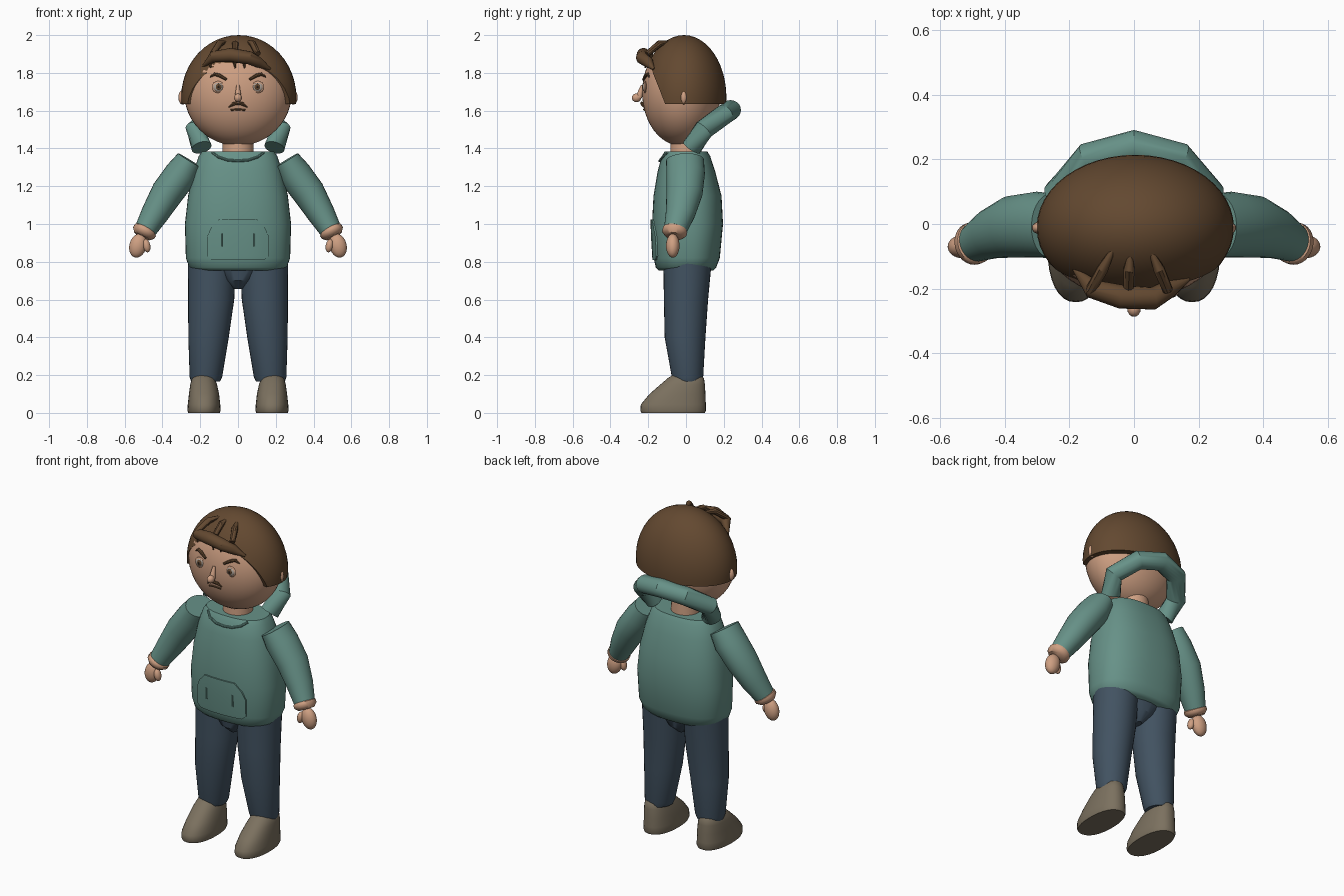
import bpy, bmesh, math
from mathutils import Vector, Matrix

if "Cube" in bpy.data.objects:
    bpy.data.objects.remove(bpy.data.objects["Cube"])


def material(name, rgb):
    m = bpy.data.materials.new(name)
    m.diffuse_color = (*rgb, 1)
    m.use_nodes = True
    m.node_tree.nodes["Principled BSDF"].inputs["Base Color"].default_value = m.diffuse_color
    return m


TEAL = material("teal cloth", (0.135, 0.285, 0.245))
SKIN = material("skin", (0.62, 0.35, 0.225))
HAIR = material("brown hair", (0.125, 0.066, 0.030))
DENIM = material("dark denim", (0.054, 0.085, 0.120))
SHOE = material("taupe shoe", (0.20, 0.165, 0.115))
DARK = material("dark pupil", (0.015, 0.010, 0.008))
EYE = material("eye grey", (0.42, 0.36, 0.31))


def finish(name, bm, mat, angle=35):
    bmesh.ops.recalc_face_normals(bm, faces=bm.faces)
    me = bpy.data.meshes.new(name)
    bm.to_mesh(me)
    bm.free()
    me.materials.append(mat)
    ob = bpy.data.objects.new(name, me)
    bpy.context.collection.objects.link(ob)
    bpy.ops.object.select_all(action='DESELECT')
    ob.select_set(True)
    bpy.context.view_layer.objects.active = ob
    bpy.ops.object.shade_smooth_by_angle(angle=math.radians(angle))
    return ob


def skin(name, rings, mat, angle=35):
    """Bridge closed rings of points and cap both ends."""
    bm = bmesh.new()
    vs = [[bm.verts.new(p) for p in r] for r in rings]
    n = len(vs[0])
    for a, b in zip(vs, vs[1:]):
        for i in range(n):
            j = (i + 1) % n
            bm.faces.new((a[i], a[j], b[j], b[i]))
    bm.faces.new(vs[0])
    bm.faces.new(vs[-1])
    return finish(name, bm, mat, angle)


def power(c, e):
    return math.copysign(abs(c) ** e, c)


def loft(name, sections, mat, e=1.0, n=32, angle=35):
    """Sections are (z, centre x, centre y, radius x, radius y)."""
    turn = [2 * math.pi * i / n for i in range(n)]
    return skin(name, [[(cx + rx * power(math.cos(a), e), cy + ry * power(math.sin(a), e), z)
                        for a in turn] for z, cx, cy, rx, ry in sections], mat, angle)


def tube(name, path, mat, ref=(0, 0, 1), n=16, angle=35):
    """Path entries are (x, y, z, radius across, radius along ref)."""
    pts = [Vector(p[:3]) for p in path]
    rings = []
    for i, p in enumerate(pts):
        t = (pts[min(i + 1, len(pts) - 1)] - pts[max(i - 1, 0)]).normalized()
        u = t.cross(Vector(ref)).normalized()
        v = u.cross(t)
        ru, rv = path[i][3], path[i][-1]
        rings.append([p + u * ru * math.cos(a) + v * rv * math.sin(a)
                      for a in (2 * math.pi * k / n for k in range(n))])
    return skin(name, rings, mat, angle)


def ball(name, loc, radii, mat, tilt=0.0, seg=32, cuts=()):
    """Ellipsoid; each cut is (point, normal) and drops the side the normal faces."""
    bm = bmesh.new()
    bmesh.ops.create_uvsphere(bm, u_segments=seg, v_segments=seg // 2, radius=1)
    bm.transform(Matrix.Translation(loc) @ Matrix.Rotation(tilt, 4, 'Y') @ Matrix.Diagonal((*radii, 1)))
    for co, no in cuts:
        r = bmesh.ops.bisect_plane(bm, geom=bm.verts[:] + bm.edges[:] + bm.faces[:],
                                   plane_co=co, plane_no=no, clear_outer=True)
        edges = [g for g in r['geom_cut'] if isinstance(g, bmesh.types.BMEdge)]
        bmesh.ops.contextual_create(bm, geom=edges)
    return finish(name, bm, mat)


# Head: skull, hair cap with a slanted hairline, neck
HEAD_C, HEAD_R = (0, -0.025, 1.697), (0.285, 0.207, 0.283)


def face_y(x, z):
    k = 1 - (x / HEAD_R[0]) ** 2 - ((z - HEAD_C[2]) / HEAD_R[2]) ** 2
    return HEAD_C[1] - HEAD_R[1] * math.sqrt(max(k, 0))


ball("head", HEAD_C, HEAD_R, SKIN, seg=48)
ball("hair_cap", (0.004, -0.011, 1.67), (0.305, 0.225, 0.33), HAIR, seg=48,
     cuts=[((0, 0, 1.635), (0, 0, -1)), ((0, -0.11, 1.635), (0, -0.215, -0.085))])
loft("neck", [(1.34, 0, 0.0, 0.085, 0.085), (1.47, 0, 0.0, 0.08, 0.08)], SKIN)

# Swept fringe and loose strands
tube("fringe", [(-0.185, -0.14, 1.835, 0.006), (-0.13, -0.2, 1.885, 0.03), (-0.04, -0.225, 1.895, 0.037),
                (0.06, -0.23, 1.88, 0.035), (0.11, -0.2, 1.855, 0.028), (0.17, -0.17, 1.82, 0.006)], HAIR)
for x0, y0, x1 in ((-0.06, -0.07, -0.135), (-0.012, -0.09, -0.018), (0.05, -0.08, 0.105)):
    tube("hair_strand", [(x0, y0, 1.965, 0.006), ((x0 + x1) / 2, -0.14, 1.955, 0.018),
                         (x1, -0.205, 1.90, 0.016)], HAIR, ref=(1, 0, 0), n=10)
for x in (-0.15, -0.02, 0.03):
    tube("fringe_tip", [(x, -0.215 + abs(x) * 0.25, 1.875, 0.014), (x + 0.005, face_y(x, 1.825) - 0.008, 1.825, 0.003)],
         HAIR, ref=(1, 0, 0), n=8)

# Nose, moustache and mouth
tube("nose_bridge", [(0, face_y(0, 1.735), 1.735, 0.008), (0, -0.25, 1.67, 0.018)], SKIN, ref=(1, 0, 0), n=12)
ball("nose_tip", (0, -0.262, 1.668), (0.021, 0.025, 0.023), SKIN, seg=16)
tube("mouth", [(x, face_y(x, 1.607) - 0.001, 1.607 - abs(x) * 0.1, 0.005) for x in (-0.038, 0, 0.038)], HAIR, n=8)

for s in (-1, 1):
    # Face features
    ball("ear", (s * 0.293, -0.012, 1.67), (0.023, 0.019, 0.038), SKIN, seg=16)
    tube("moustache", [(s * 0.002, face_y(0, 1.64) - 0.006, 1.64, 0.009),
                       (s * 0.025, face_y(0.025, 1.636) - 0.006, 1.636, 0.009),
                       (s * 0.048, face_y(0.048, 1.618) - 0.003, 1.618, 0.003)], HAIR, n=8)
    ey = face_y(0.105, 1.725)
    ball("eyelid", (s * 0.105, ey, 1.725), (0.034, 0.008, 0.032), SKIN, seg=16)
    ball("eyeball", (s * 0.105, ey - 0.003, 1.725), (0.027, 0.010, 0.024), EYE, seg=16)
    ball("iris", (s * 0.103, ey - 0.009, 1.726), (0.016, 0.007, 0.017), HAIR, seg=16)
    ball("pupil", (s * 0.103, ey - 0.012, 1.726), (0.008, 0.006, 0.009), DARK, seg=16)
    tube("eyebrow", [(s * x, face_y(x, z) - 0.005, z, r) for x, z, r in
                     ((0.062, 1.765, 0.007), (0.10, 1.787, 0.010), (0.125, 1.793, 0.009), (0.148, 1.778, 0.003))],
         HAIR, n=8)

    # Sleeve, cuff and hand
    tube("sleeve", [(s * 0.256, -0.005, 1.337, 0.072, 0.10), (s * 0.30, -0.002, 1.265, 0.088, 0.102),
                    (s * 0.375, -0.008, 1.165, 0.086, 0.096), (s * 0.44, -0.03, 1.055, 0.073, 0.078),
                    (s * 0.492, -0.058, 0.965, 0.058, 0.060)], TEAL, ref=(0, 1, 0), n=28)
    tube("cuff", [(s * 0.486, -0.056, 0.975, 0.052, 0.055), (s * 0.490, -0.058, 0.968, 0.064, 0.066),
                  (s * 0.499, -0.061, 0.953, 0.064, 0.066), (s * 0.508, -0.064, 0.935, 0.046, 0.046)],
         SKIN, ref=(0, 1, 0), n=28, angle=50)
    ball("hand", (s * 0.530, -0.07, 0.885), (0.045, 0.036, 0.064), SKIN, tilt=-s * 0.25)
    ball("thumb", (s * 0.484, -0.085, 0.885), (0.020, 0.022, 0.036), SKIN, tilt=s * 0.2, seg=16)

    # Trouser leg and shoe
    loft("trouser_leg", [(0.165, s * 0.172, 0.008, 0.076, 0.078), (0.19, s * 0.17, 0.008, 0.086, 0.083),
                         (0.40, s * 0.156, -0.005, 0.107, 0.108), (0.60, s * 0.142, 0.0, 0.122, 0.117),
                         (0.80, s * 0.138, 0.008, 0.127, 0.128)], DENIM)
    loft("shoe", [(0, s * 0.18, -0.068, 0.084, 0.168), (0.012, s * 0.18, -0.068, 0.088, 0.174),
                  (0.045, s * 0.18, -0.067, 0.086, 0.172), (0.10, s * 0.18, -0.045, 0.080, 0.148),
                  (0.15, s * 0.182, -0.018, 0.071, 0.118), (0.185, s * 0.183, 0.0, 0.060, 0.095),
                  (0.203, s * 0.183, 0.005, 0.042, 0.07)], SHOE, e=0.88, angle=50)

loft("trouser_seat", [(0.655, 0, 0.0, 0.025, 0.06), (0.70, 0, 0.002, 0.09, 0.11), (0.80, 0, 0.005, 0.22, 0.13)], DENIM)

# Hooded top body
BODY = [(0.755, 0, 0.0, 0.235, 0.145), (0.77, 0, 0.0, 0.258, 0.160), (0.82, 0, 0.004, 0.276, 0.175),
        (1.0, 0, 0.008, 0.281, 0.188), (1.15, 0, 0.008, 0.264, 0.180), (1.28, 0, 0.002, 0.235, 0.152),
        (1.36, 0, 0.0, 0.208, 0.128), (1.385, 0, 0.0, 0.190, 0.112)]
E = 0.82
loft("hoodie_body", BODY, TEAL, e=E, n=48, angle=50)


def chest_y(x, z):
    """Front surface of the body at x, z."""
    a, b = next((a, b) for a, b in zip(BODY, BODY[1:]) if z <= b[0])
    t = (z - a[0]) / (b[0] - a[0])
    cy, rx, ry = (a[i] + (b[i] - a[i]) * t for i in (2, 3, 4))
    return cy - ry * max(1 - abs(x / rx) ** (2 / E), 0) ** (E / 2)


# Front pocket follows the belly, with a raised welt at each opening
bm = bmesh.new()
rows = []
for z, w in ((0.81, 0.14), (0.83, 0.163), (0.93, 0.165), (0.98, 0.143), (1.025, 0.10)):
    rows.append([[bm.verts.new((w * k / 6, chest_y(w * k / 6, z) - d, z)) for k in range(-6, 7)]
                 for d in (0.008, -0.01)])
for (fa, ba), (fb, bb) in zip(rows, rows[1:]):
    for k in range(12):
        bm.faces.new((fa[k], fa[k + 1], fb[k + 1], fb[k]))
    for k in (0, 12):
        bm.faces.new((fa[k], fb[k], bb[k], ba[k]))
for f, b in (rows[0], rows[-1]):
    for k in range(12):
        bm.faces.new((f[k], f[k + 1], b[k + 1], b[k]))
finish("front_pocket", bm, TEAL)
for s in (-1, 1):
    tube("pocket_welt", [(s * 0.088, chest_y(0.088, z) - 0.008, z, 0.005) for z in (0.88, 0.95)], TEAL, ref=(1, 0, 0), n=8)

# Neckline cord
tube("neckline", [(x, chest_y(x, z) - 0.004, z, 0.007) for x, z in
                  ((-0.135, 1.378), (-0.105, 1.355), (-0.055, 1.338), (0, 1.334),
                   (0.055, 1.338), (0.105, 1.355), (0.135, 1.378))], TEAL, n=8)

# Folded hood resting behind the neck
half = [(0.193, 0.03, 1.405), (0.224, 0.095, 1.50), (0.135, 0.2, 1.578)]
path = [(-x, y, z) for x, y, z in half] + [(0, 0.236, 1.603)] + half[::-1]
tube("hood_roll", [(*p, 0.055, 0.053) for p in path], TEAL, n=20, angle=28)
